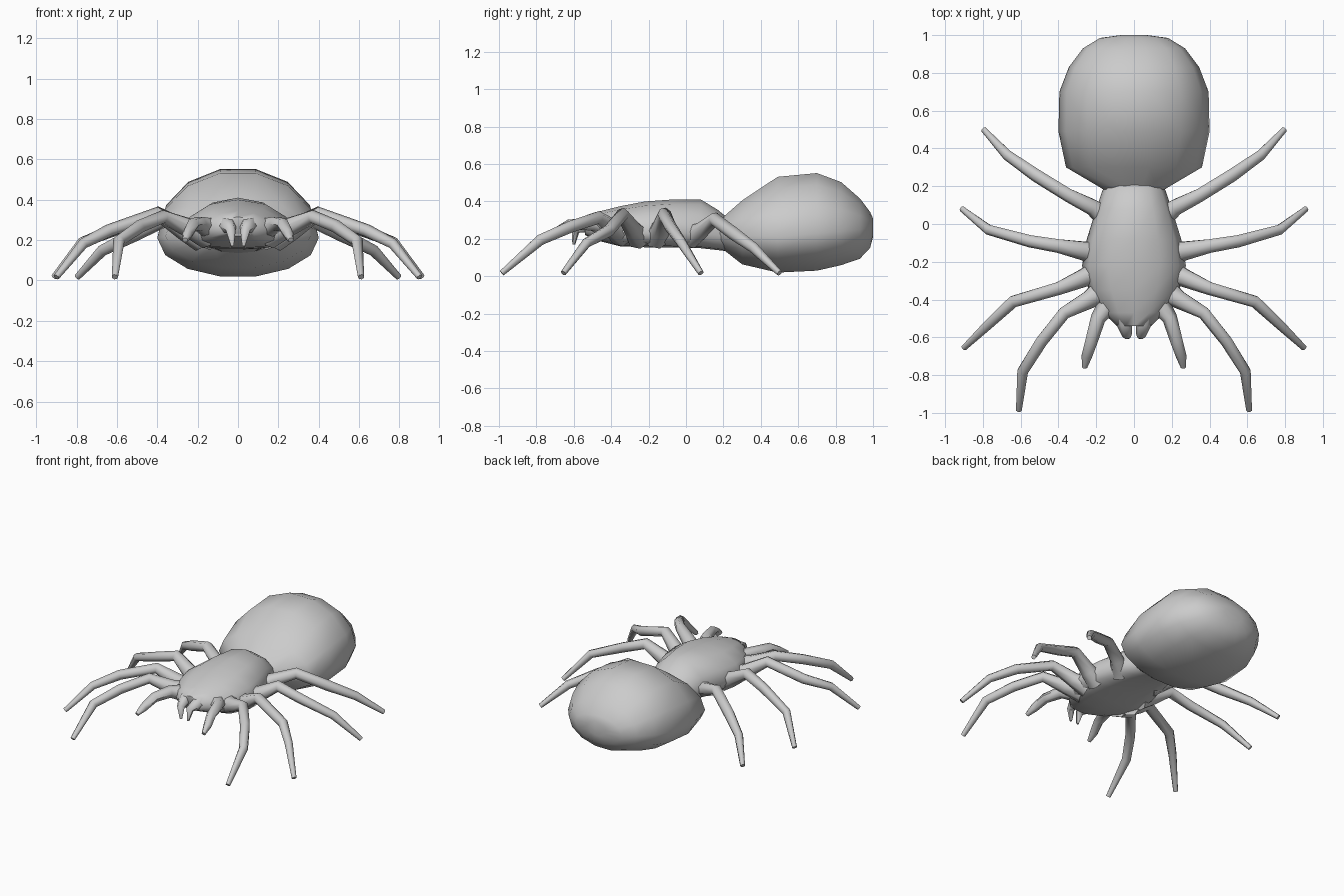
import bpy, bmesh, math
from mathutils import Vector

grey = bpy.data.materials.new("plain grey")
grey.diffuse_color = (0.6, 0.6, 0.6, 1)


def loft(name, rings):
    """Skin closed rings of equal length, cap both ends, shade smooth."""
    bm = bmesh.new()
    vs = [[bm.verts.new(p) for p in r] for r in rings]
    n = len(vs[0])
    for a, b in zip(vs, vs[1:]):
        for i in range(n):
            bm.faces.new((a[i], a[(i + 1) % n], b[(i + 1) % n], b[i]))
    bm.faces.new(vs[0])
    bm.faces.new(vs[-1])
    bmesh.ops.recalc_face_normals(bm, faces=bm.faces)
    me = bpy.data.meshes.new(name)
    bm.to_mesh(me)
    bm.free()
    me.materials.append(grey)
    ob = bpy.data.objects.new(name, me)
    bpy.context.collection.objects.link(ob)
    bpy.context.view_layer.objects.active = ob
    ob.select_set(True)
    bpy.ops.object.shade_smooth_by_angle(angle=math.radians(60))
    ob.select_set(False)
    return ob


def body(name, stations, sides, low_power=1.0):
    """Stations along y: (y, half width, bottom z, widest z, top z)."""
    rings = []
    for y, w, zb, zw, zt in stations:
        ring = []
        for i in range(sides):
            a = 2 * math.pi * i / sides
            c, s = math.cos(a), math.sin(a)
            if s >= 0:
                z = zw + (zt - zw) * s
            else:
                z = zw - (zw - zb) * abs(s) ** low_power
            ring.append((w * c, y, z))
        rings.append(ring)
    return loft(name, rings)


def limb(name, points, sides=7):
    """Tapered tube through (x, y, z, radius), made on both sides."""
    pts = [Vector(p[:3]) for p in points]
    rings = []
    for i, p in enumerate(pts):
        before = (p - pts[i - 1]).normalized() if i else Vector()
        after = (pts[i + 1] - p).normalized() if i < len(pts) - 1 else Vector()
        t = (before + after).normalized()
        side = t.cross(Vector((0, 0, 1))).normalized()
        up = side.cross(t)
        r = points[i][3]
        rings.append([p + r * (side * math.cos(a) + up * math.sin(a))
                      for a in (2 * math.pi * k / sides for k in range(sides))])
    for label, sign in (("right", 1), ("left", -1)):
        loft(f"{name}_{label}", [[(sign * v.x, v.y, v.z) for v in r] for r in rings])


# Large rounded abdomen
body("abdomen", [
    (0.15, 0.11, 0.17, 0.23, 0.28),
    (0.20, 0.19, 0.14, 0.23, 0.32),
    (0.30, 0.36, 0.06, 0.22, 0.41),
    (0.49, 0.40, 0.015, 0.21, 0.54),
    (0.70, 0.395, 0.025, 0.23, 0.56),
    (0.83, 0.345, 0.055, 0.24, 0.51),
    (0.93, 0.27, 0.09, 0.25, 0.42),
    (0.985, 0.18, 0.15, 0.26, 0.345),
    (1.00, 0.07, 0.21, 0.265, 0.31),
], 14)

# Domed front body with a flat underside
body("thorax", [
    (0.25, 0.13, 0.13, 0.20, 0.29),
    (0.17, 0.17, 0.14, 0.22, 0.355),
    (0.08, 0.20, 0.15, 0.23, 0.41),
    (-0.08, 0.25, 0.155, 0.23, 0.41),
    (-0.22, 0.275, 0.155, 0.23, 0.40),
    (-0.35, 0.24, 0.16, 0.24, 0.375),
    (-0.47, 0.165, 0.19, 0.25, 0.345),
    (-0.54, 0.09, 0.22, 0.26, 0.315),
], 12, 0.6)

# Jaws with downward fangs
limb("jaw", [(0.07, -0.42, 0.27, 0.06), (0.05, -0.53, 0.27, 0.042),
             (0.036, -0.59, 0.25, 0.026), (0.028, -0.60, 0.17, 0.008)], 6)

# Short feelers beside the jaws
limb("feeler", [(0.12, -0.40, 0.25, 0.06), (0.19, -0.50, 0.28, 0.04),
                (0.225, -0.62, 0.275, 0.033), (0.25, -0.70, 0.23, 0.028),
                (0.262, -0.76, 0.20, 0.014)], 6)

# Four pairs of legs, root to foot
limb("first_leg", [(0.15, -0.34, 0.23, 0.075), (0.24, -0.40, 0.26, 0.05),
                   (0.37, -0.47, 0.315, 0.035), (0.49, -0.62, 0.265, 0.033),
                   (0.59, -0.78, 0.195, 0.03), (0.61, -0.985, 0.017, 0.016)])
limb("second_leg", [(0.18, -0.25, 0.21, 0.07), (0.27, -0.285, 0.25, 0.05),
                    (0.40, -0.34, 0.33, 0.036), (0.64, -0.41, 0.245, 0.033),
                    (0.77, -0.53, 0.18, 0.027), (0.90, -0.655, 0.017, 0.016)])
limb("third_leg", [(0.18, -0.16, 0.21, 0.07), (0.27, -0.14, 0.25, 0.052),
                   (0.40, -0.115, 0.33, 0.038), (0.55, -0.09, 0.275, 0.034),
                   (0.77, -0.03, 0.19, 0.028), (0.91, 0.08, 0.017, 0.016)])
limb("fourth_leg", [(0.13, 0.02, 0.21, 0.065), (0.22, 0.09, 0.25, 0.045),
                    (0.35, 0.155, 0.305, 0.037), (0.52, 0.26, 0.225, 0.036),
                    (0.67, 0.365, 0.15, 0.029), (0.795, 0.50, 0.017, 0.016)])
